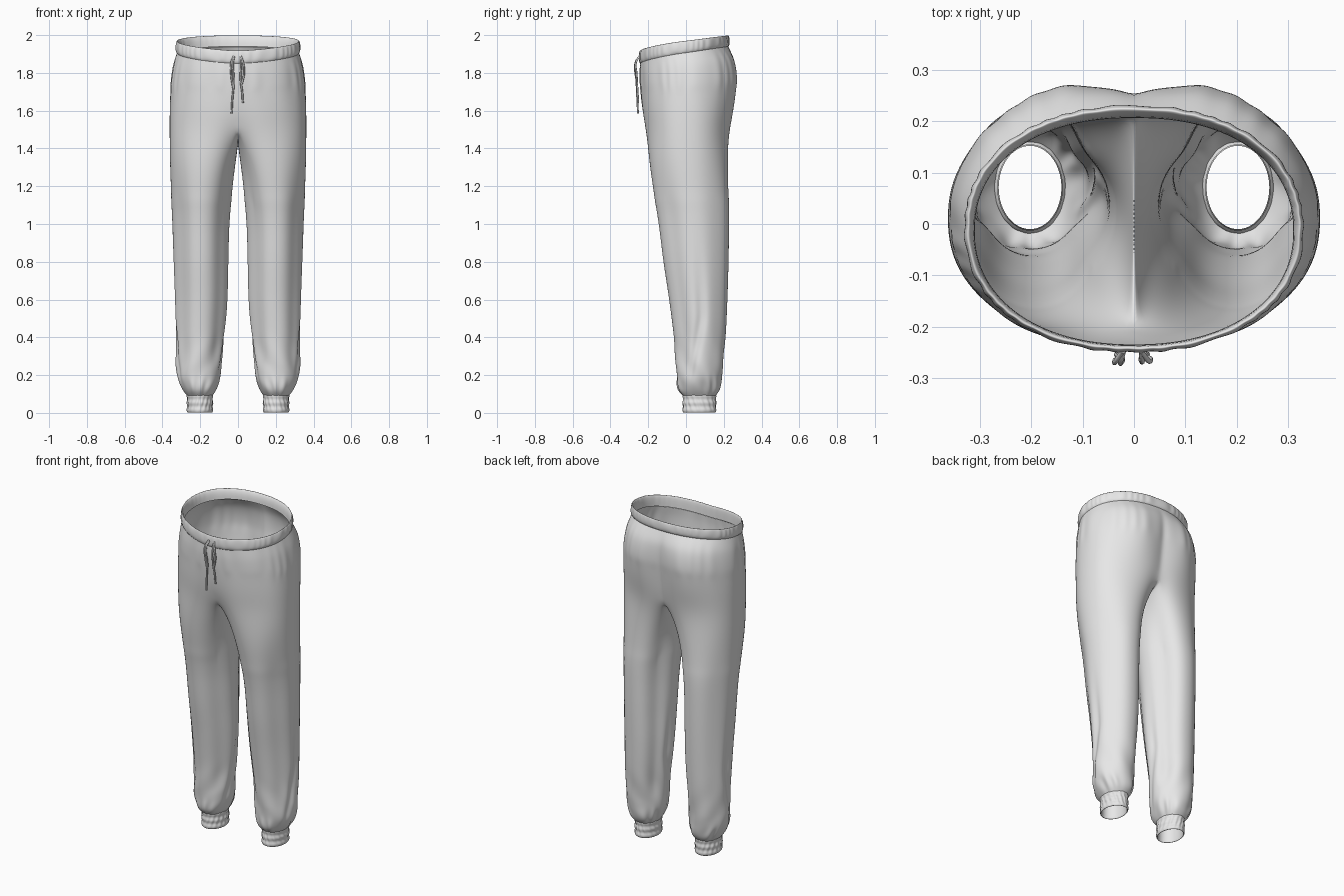
import bpy, bmesh, math
from math import sin, cos, pi, exp

cube = bpy.data.objects.get("Cube")
if cube:
    bpy.data.objects.remove(cube, do_unlink=True)

fabric = bpy.data.materials.new("light_grey_fabric")
fabric.use_nodes = True
GREY = (0.8, 0.8, 0.8, 1)
fabric.diffuse_color = GREY
fabric.node_tree.nodes["Principled BSDF"].inputs["Base Color"].default_value = GREY

OUTER, INNER = 64, 24      # columns on the outer wrap and on the inner thigh
CORNER = math.radians(50)  # where the leg's inner side begins
BLEND_Z, CROTCH_Z = 1.02, 1.5

# height, inner x, outer x, front y, back y
LEG = [(.09, .137, .268, -.015, .157), (.12, .118, .29, -.042, .18),
       (.2, .09, .323, -.05, .19), (.4, .065, .335, -.065, .21),
       (.6, .05, .34, -.09, .22), (.8, .046, .345, -.12, .226),
       (1, .041, .35, -.145, .229), (1.2, .024, .357, -.175, .231),
       (1.5, .002, .363, -.222, .237)]
# fraction from crotch to waist, half width, front y, back y
HIP = [(0, .363, -.222, .24), (.25, .363, -.235, .258), (.6, .356, -.243, .272),
       (.85, .342, -.246, .26), (1, .323, -.243, .224)]
# flatter diagonals of the leg: direction, depth
FLATS = [(.85, .018), (2.3, .01), (4.05, .028), (5.45, .018)]


def sample(table, k):
    """Smooth interpolation of the table rows at key k."""
    n = len(table)
    i = max(j for j in range(n - 1) if j == 0 or table[j][0] <= k)
    a, b = table[i], table[i + 1]
    p, q = table[max(i - 1, 0)], table[min(i + 2, n - 1)]
    h = b[0] - a[0]
    u = (k - a[0]) / h
    out = []
    for c in range(1, len(a)):
        m0 = (b[c] - p[c]) / (b[0] - p[0]) * h
        m1 = (q[c] - a[c]) / (q[0] - a[0]) * h
        out.append((2*u**3 - 3*u*u + 1) * a[c] + (u**3 - 2*u*u + u) * m0
                   + (3*u*u - 2*u**3) * b[c] + (u**3 - u*u) * m1)
    return out


def power(v, p):
    return math.copysign(abs(v) ** p, v)


def bump(v, width):
    return exp(-(v / width) ** 2)


def ramp(v):
    v = min(1, max(0, v))
    return v * v * (3 - 2 * v)


def leg_xy(t, z):
    """Point of the leg section, with hanging folds and ankle gathers."""
    xin, xout, yf, yb = sample(LEG, z)
    d = .004 * bump(z - .14, .04) * sin(9 * t + 2 * sin(3 * t) + 20 * z)
    d += .003 * bump(z - .28, .1) * sin(5 * t + 25 * z)
    shift = 1.5 * max(0, .5 - z)
    window = bump(z - .45, .3) * ramp((z - .1) * 8)
    d -= .015 * window * bump(t - 1.65 + shift, .15)
    d -= .013 * window * bump(t - 4.6 - shift, .15)
    around = t % (2 * pi)
    flat = ramp((z - .12) * 4) * ramp((1.55 - z) * 3)
    for direction, depth in FLATS:
        d -= depth * flat * bump(around - direction, .45)
    rx, ry = (xout - xin) / 2 + d, (yb - yf) / 2 + d
    return (xin + xout) / 2 + rx * power(sin(t), .95), (yf + yb) / 2 - ry * power(cos(t), .95)


def hip_xy(t, v):
    """Point of the hip section, with the rear cleft and waist gathers."""
    rx, yf, yb = sample(HIP, v)
    g = .014 * v ** 2 * (1 - v) * sin(22 * t + 3 * sin(5 * t))
    p = .87 + .05 * v
    x = (rx + g) * power(sin(t), p)
    y = (yf + yb) / 2 - ((yb - yf) / 2 + g) * power(cos(t), p)
    if cos(t) < 0:
        y -= .026 * (1 - v ** 4) * exp(-abs(x) / .045)
        y += .014 * sin(pi * v) * bump(abs(x) - .17, .09)
    else:
        y += .02 * (1 - v) ** 3 * bump(x, .06)
    return x, y


def waist_z(t):
    return 1.85 + .09 * ((1 - cos(t)) / 2) ** .7


def bridge(bm, low, high, closed):
    n = len(low)
    for i in range(n if closed else n - 1):
        j = (i + 1) % n
        bm.faces.new((low[i], low[j], high[j], high[i]))


def finish(bm, name, mirror=False):
    mesh = bpy.data.meshes.new(name)
    bm.to_mesh(mesh)
    bm.free()
    obj = bpy.data.objects.new(name, mesh)
    bpy.context.collection.objects.link(obj)
    mesh.materials.append(fabric)
    for f in mesh.polygons:
        f.use_smooth = True
    if mirror:
        obj.modifiers.new("mirror", "MIRROR").use_clip = True
    sub = obj.modifiers.new("smooth", "SUBSURF")
    sub.levels = sub.render_levels = 1


# trousers: one leg and half the hips, mirrored
angles = [-CORNER + (pi + 2 * CORNER) * i / OUTER for i in range(OUTER + 1)]
angles += [pi + CORNER + (pi - 2 * CORNER) * i / INNER for i in range(1, INNER)]

crotch = [(*hip_xy(pi * i / OUTER, 0), CROTCH_Z) for i in range(OUTER + 1)]
front_y, back_y = crotch[0][1], crotch[OUTER][1]
for i in range(1, INNER):
    f = i / INNER
    crotch.append((0, back_y + (front_y - back_y) * f, CROTCH_Z - .08 * sin(pi * f) ** .8))

bm = bmesh.new()
rings = []
heights = [.09 + .02 * i for i in range(9)] + [.27 + .04 * i for i in range(19)]
for z in heights:
    rings.append([bm.verts.new((*leg_xy(t, z), z)) for t in angles])
STEPS = 14
for k in range(1, STEPS + 1):
    s = k / STEPS
    ring = []
    for i, (t, (cx, cy, cz)) in enumerate(zip(angles, crotch)):
        z = BLEND_Z + (cz - BLEND_Z) * s
        x, y = leg_xy(t, z)
        # the outside eases into the hip early, the inner thigh late
        ease = sin(pi * i / OUTER) ** .5 if i < OUTER else 0
        w = s ** 4 * (1 - ease) + ramp(s) * ease
        ring.append(bm.verts.new((x + (cx - x) * w, y + (cy - y) * w, z)))
    rings.append(ring)
for low, high in zip(rings, rings[1:]):
    bridge(bm, low, high, True)
low = rings[-1][:OUTER + 1]
for k in range(1, 15):
    v = k / 14
    high = []
    for i in range(OUTER + 1):
        t = pi * i / OUTER
        high.append(bm.verts.new((*hip_xy(t, v), CROTCH_Z + (waist_z(t) - CROTCH_Z) * v)))
    bridge(bm, low, high, False)
    low = high
soft = [v for v in bm.verts if 1.15 < v.co.z < 1.72 and v.co.x > .001]
for _ in range(14):
    bmesh.ops.smooth_vert(bm, verts=soft, factor=.5, use_axis_x=True, use_axis_y=True,
                          use_axis_z=True)
finish(bm, "trousers", mirror=True)

# waistband: a gathered elastic band, folded to the inside
bm = bmesh.new()
COUNT = 200
low = None
for off, h, ruffle in [(-.004, -.004, 0), (.004, .004, .3), (.007, .022, 1), (.006, .045, 1),
                       (.003, .062, .7), (0, .07, .4), (-.005, .066, .3), (-.008, .04, .2),
                       (-.009, 0, 0)]:
    high = []
    for i in range(COUNT):
        t = 2 * pi * i / COUNT
        x, y = hip_xy(t, 1)
        r = math.hypot(x, y)
        back = (1 - cos(t)) / 2
        lean = 1 + back if off < -.005 else 1
        k = 1 + (off * lean + .002 * ruffle * sin(38 * t + 3 * sin(7 * t))) / r
        high.append(bm.verts.new((x * k, y * k, waist_z(t) + h * (1 - .14 * back))))
    if low:
        bridge(bm, low, high, True)
    low = high
finish(bm, "waistband")

# ankle cuffs: ribbed, crinkled bands with an inner lining
for side, name in ((1, "left_cuff"), (-1, "right_cuff")):
    bm = bmesh.new()
    profile = [(-.006, .09), (-.006, .004), (-.003, 0)]
    profile += [(.001 + .002 * sin(pi * i / 2.5), .006 + .0075 * i) for i in range(13)]
    profile += [(-.004, .104)]
    low = None
    for off, z in profile:
        high = []
        for i in range(64):
            t = 2 * pi * i / 64
            d = off
            if off > -.003:
                d += .003 * sin(17 * t + 70 * z) * sin(pi * min(1, z / .1))
            x = .202 + (.067 + d) * sin(t)
            high.append(bm.verts.new((side * x, .071 - (.087 + d) * cos(t), z)))
        if low:
            bridge(bm, low, high, True)
        low = high
    bmesh.ops.recalc_face_normals(bm, faces=bm.faces)
    finish(bm, name)


# drawstring: two hanging ends and two loops
def cord(name, points):
    curve = bpy.data.curves.new(name, "CURVE")
    curve.dimensions = "3D"
    curve.bevel_depth = .005
    curve.bevel_resolution = 2
    curve.resolution_u = 6
    curve.use_fill_caps = True
    spline = curve.splines.new("BEZIER")
    spline.bezier_points.add(len(points) - 1)
    for bp, co in zip(spline.bezier_points, points):
        bp.co = co
        bp.handle_left_type = bp.handle_right_type = "AUTO"
    curve.materials.append(fabric)
    bpy.context.collection.objects.link(bpy.data.objects.new(name, curve))


cord("right_drawstring", [(-.02, -.247, 1.885), (-.026, -.266, 1.86), (-.022, -.262, 1.75),
                          (-.03, -.258, 1.66), (-.034, -.254, 1.585)])
cord("right_drawstring_loop", [(-.022, -.247, 1.89), (-.036, -.268, 1.85), (-.036, -.264, 1.79),
                               (-.026, -.26, 1.72)])
cord("left_drawstring", [(.014, -.247, 1.885), (.016, -.264, 1.86), (.014, -.26, 1.76),
                         (.022, -.256, 1.7), (.026, -.253, 1.64)])
cord("left_drawstring_loop", [(.014, -.247, 1.89), (.028, -.266, 1.85), (.032, -.262, 1.8),
                              (.02, -.258, 1.74)])
